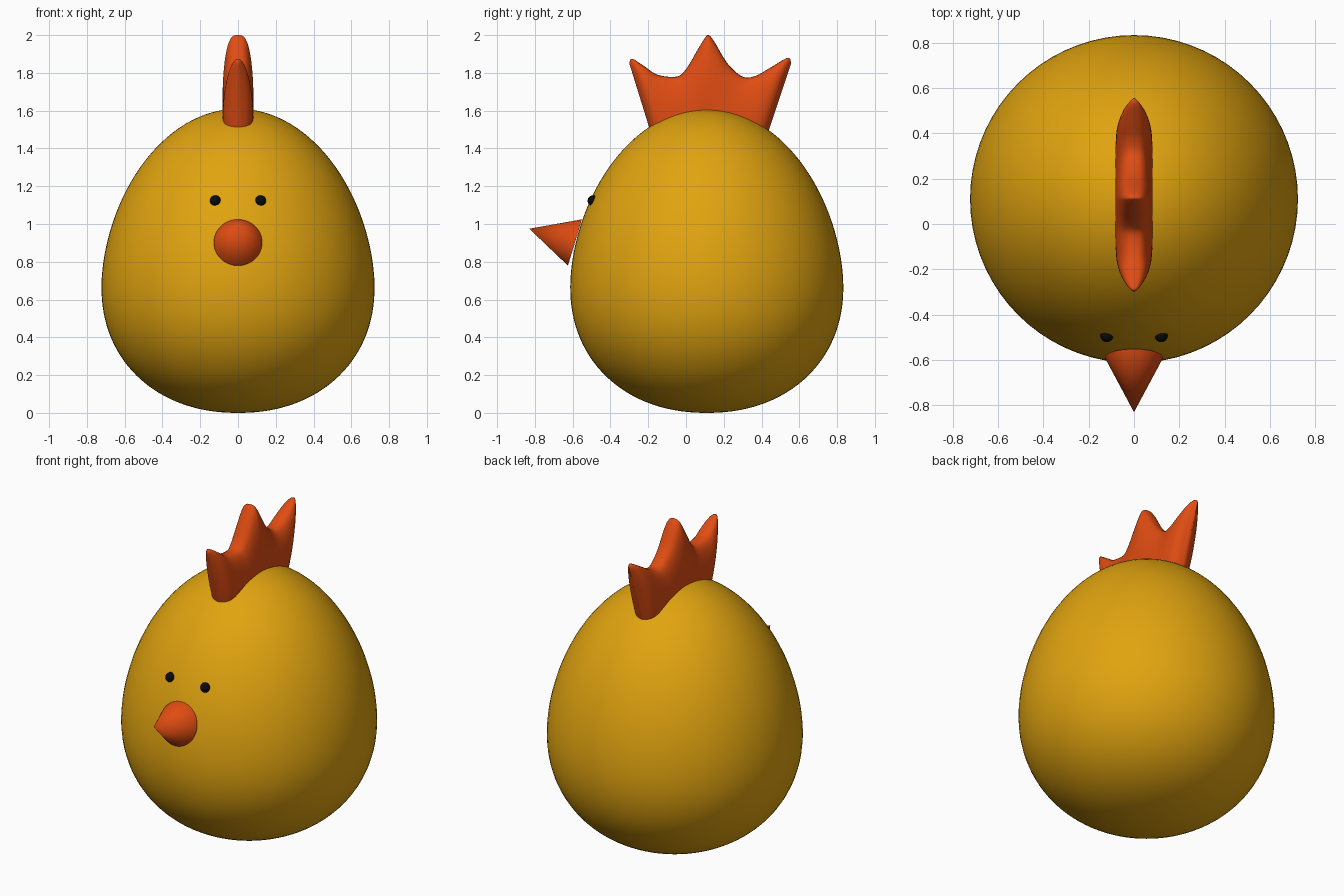
import bpy, bmesh, math
from mathutils import Vector

if "Cube" in bpy.data.objects:
    bpy.data.objects.remove(bpy.data.objects["Cube"])


def material(name, rgb):
    m = bpy.data.materials.new(name)
    m.diffuse_color = (*rgb, 1)
    m.use_nodes = True
    m.node_tree.nodes["Principled BSDF"].inputs["Base Color"].default_value = m.diffuse_color
    return m


yellow = material("golden yellow", (0.75, 0.37, 0.005))
orange = material("orange red", (0.74, 0.072, 0.006))
black = material("black", (0.003, 0.003, 0.003))


def finish(obj, name, mat, angle=60):
    obj.name = name
    obj.data.materials.append(mat)
    bpy.ops.object.select_all(action='DESELECT')
    obj.select_set(True)
    bpy.context.view_layer.objects.active = obj
    bpy.ops.object.shade_smooth_by_angle(angle=math.radians(angle))
    return obj


def grid_object(name, rows, mat, closed, angle=60):
    """Skin a list of equally long point rows."""
    bm = bmesh.new()
    vs = [[bm.verts.new(p) for p in row] for row in rows]
    n = len(rows[0])
    for a, b in zip(vs, vs[1:]):
        for j in range(n if closed else n - 1):
            k = (j + 1) % n
            bm.faces.new((a[j], a[k], b[k], b[j]))
    bmesh.ops.remove_doubles(bm, verts=bm.verts, dist=1e-5)
    bmesh.ops.holes_fill(bm, edges=bm.edges)
    bmesh.ops.recalc_face_normals(bm, faces=bm.faces)
    me = bpy.data.meshes.new(name)
    bm.to_mesh(me)
    bm.free()
    obj = bpy.data.objects.new(name, me)
    bpy.context.collection.objects.link(obj)
    return finish(obj, name, mat, angle)


# Egg-shaped body: fuller below the widest height, tapered above
CY, WIDE_Z, TOP_Z, R = 0.11, 0.67, 1.61, 0.723
rows = []
for i in range(61):
    c = -math.cos(math.pi * i / 60)
    p = 1.8 if c > 0 else 2.15
    z = WIDE_Z + c * (TOP_Z - WIDE_Z if c > 0 else WIDE_Z)
    r = R * max(0, 1 - abs(c) ** p) ** (0.5 if c > 0 else 1 / p)
    rows.append([(r * math.cos(a), CY + r * math.sin(a), z)
                 for a in (math.tau * j / 72 for j in range(72))])
grid_object("body", rows, yellow, True)


# Comb: three-pointed crest with a rounded cross-section
crest = [(-.30, 1.85), (-.285, 1.875), (-.22, 1.835), (-.15, 1.79), (-.05, 1.78),
         (0, 1.82), (.06, 1.92), (.10, 1.985), (.12, 2.0), (.15, 1.965),
         (.22, 1.85), (.30, 1.78), (.37, 1.785), (.45, 1.83), (.54, 1.88), (.556, 1.85)]


def smooth_path(pts, steps):
    pts = [Vector(p) for p in pts]
    pts = [pts[0]] + pts + [pts[-1]]
    out = []
    for a, b, c, d in zip(pts, pts[1:], pts[2:], pts[3:]):
        for i in range(steps):
            t = i / steps
            out.append(0.5 * (2 * b + (c - a) * t + (2 * a - 5 * b + 4 * c - d) * t * t
                              + (3 * b - a - 3 * c + d) * t ** 3))
    return out + [pts[-1]]


BASE_Z = 1.35
rows = []
for top in smooth_path(crest, 5):
    f = min(1, max(0, (top.x + 0.30) / 0.856))
    half = 0.088 * math.sqrt(max(0, 1 - abs(2 * f - 1) ** 10))
    base_y = -0.145 + 0.535 * f
    row = []
    for j in range(29):
        a = math.pi * j / 28
        c, h = math.cos(a), max(0, math.sin(a)) ** (2 / 3)
        x = half * math.copysign(abs(c) ** (2 / 3), c) * (1 - 0.5 * (1 - h) ** 4)
        row.append((x, base_y + (top.x - base_y) * h, BASE_Z + (top.y - BASE_Z) * h))
    rows.append(row)
grid_object("comb", rows, orange, False)

# Beak: cone tilted slightly upwards
base, tip = Vector((0, -0.588, 0.902)), Vector((0, -0.83, 0.975))
axis = tip - base
bpy.ops.mesh.primitive_cone_add(vertices=48, radius1=0.128, radius2=0, depth=axis.length,
                                location=(base + tip) / 2,
                                rotation=axis.to_track_quat('Z', 'Y').to_euler())
finish(bpy.context.object, "beak", orange, 40)

# Eyes
for side, name in ((-1, "left_eye"), (1, "right_eye")):
    bpy.ops.mesh.primitive_uv_sphere_add(segments=24, ring_count=12, radius=0.029,
                                         location=(side * 0.12, -0.492, 1.123))
    finish(bpy.context.object, name, black)
